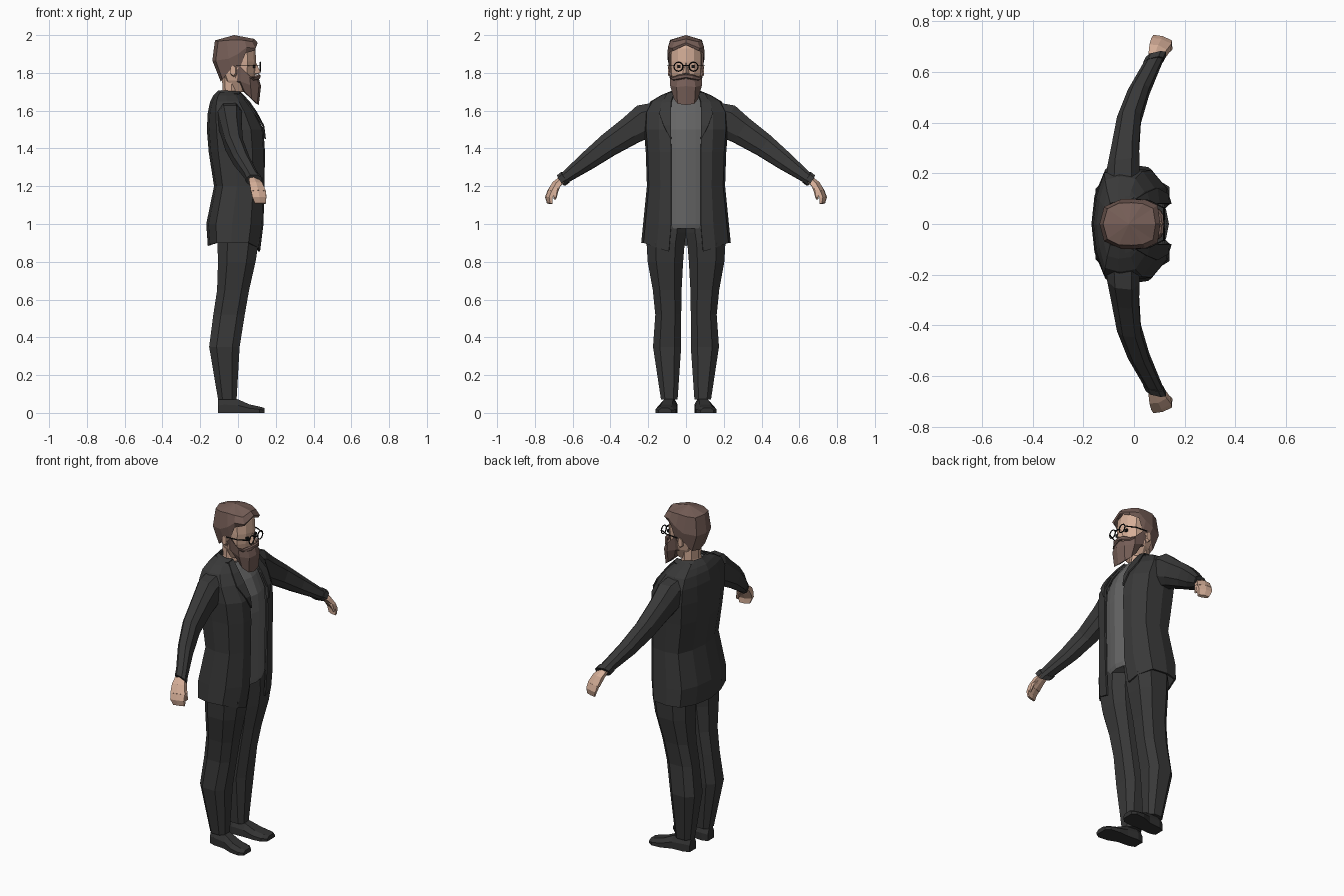
import bpy, bmesh, math
from mathutils import Vector


def material(name, rgb):
    m = bpy.data.materials.new(name)
    m.diffuse_color = (*rgb, 1)
    return m


SUIT = material("charcoal suit", (0.040, 0.040, 0.040))
SHIRT = material("grey shirt", (0.13, 0.13, 0.13))
SHOE = material("shoe black", (0.032, 0.032, 0.032))
HAIR = material("brown hair", (0.18, 0.112, 0.095))
SKIN = material("skin", (0.66, 0.42, 0.31))
DARK = material("glasses black", (0.008, 0.008, 0.008))


def loft(name, rows, mat, closed=False, caps=False, thick=0, mirror=True):
    """Skin rows of points with quads; mirror across the body's centre plane."""
    bm = bmesh.new()
    vs = [[bm.verts.new(p) for p in r] for r in rows]
    n = len(rows[0])
    for a, b in zip(vs, vs[1:]):
        for i in range(n if closed else n - 1):
            j = (i + 1) % n
            bm.faces.new((a[i], a[j], b[j], b[i]))
    if caps:
        bm.faces.new(vs[0])
        bm.faces.new(vs[-1])
    bmesh.ops.remove_doubles(bm, verts=bm.verts, dist=0.0005)
    bmesh.ops.recalc_face_normals(bm, faces=bm.faces)
    me = bpy.data.meshes.new(name)
    bm.to_mesh(me)
    bm.free()
    me.materials.append(mat)
    ob = bpy.data.objects.new(name, me)
    bpy.context.collection.objects.link(ob)
    if mirror:
        m = ob.modifiers.new("mirror", 'MIRROR')
        m.use_axis = (False, True, False)
        m.merge_threshold = 0.0005
    if thick:
        s = ob.modifiers.new("thickness", 'SOLIDIFY')
        s.thickness = thick
        s.offset = 0
    return ob


def tube(name, sections, mat, sides=8, power=0.75):
    """Limb: each section is centre, half-axis u, half-axis v."""
    rows = []
    for c, u, v in sections:
        row = []
        for k in range(sides):
            t = 2 * math.pi * (k + 0.5) / sides
            cu, cv = [math.copysign(abs(f) ** power, f) for f in (math.cos(t), math.sin(t))]
            row.append(Vector(c) + Vector(u) * cu + Vector(v) * cv)
        rows.append(row)
    return loft(name, rows, mat, closed=True, caps=True)


# Jacket: z, back x, half width, front x, opening half width
def jacket_row(z, xb, w, xf, op, dz_side=0, dz_front=0):
    d = xf - xb
    return [(xb, 0, z), (xb + 0.012, w * 0.5, z + dz_side * 0.4),
            (xb + d * 0.17, w * 0.92, z + dz_side), (xb + d * 0.45, w, z + dz_side),
            (xf - d * 0.22, w * 0.95, z + dz_side),
            (xf - 0.008, op + (w - op) * 0.45, z + dz_side * 0.3 + dz_front * 0.5),
            (xf, op, z + dz_front)]


loft("jacket", [jacket_row(*r) for r in [
    (0.885, -0.155, 0.232, 0.112, 0.09, 0.015, -0.03),
    (1.00, -0.163, 0.222, 0.130, 0.078), (1.20, -0.122, 0.202, 0.135, 0.078),
    (1.38, -0.150, 0.208, 0.138, 0.078), (1.50, -0.160, 0.218, 0.130, 0.080),
    (1.59, -0.155, 0.215, 0.085, 0.080), (1.645, -0.143, 0.185, 0.045, 0.078),
    (1.675, -0.128, 0.135, 0.020, 0.072), (1.695, -0.110, 0.088, 0.000, 0.060)]],
    SUIT, thick=0.01)

# Lapels and collar
loft("lapel", [[(0.012, 0.062, 1.697), (0.008, 0.10, 1.69)],
               [(0.060, 0.078, 1.645), (0.050, 0.125, 1.64)],
               [(0.098, 0.080, 1.59), (0.090, 0.142, 1.585)],
               [(0.135, 0.080, 1.52), (0.133, 0.118, 1.52)],
               [(0.144, 0.078, 1.45), (0.144, 0.082, 1.45)]], SUIT, thick=0.008)
loft("collar", [[(-0.10, 0, 1.705), (-0.085, 0.055, 1.705), (-0.03, 0.078, 1.70), (0.012, 0.065, 1.698)],
                [(-0.128, 0, 1.675), (-0.108, 0.08, 1.675), (-0.04, 0.115, 1.683), (0.008, 0.10, 1.69)]],
     SUIT, thick=0.008)

# Shirt: z, front x
loft("shirt", [[(x, 0, z), (x - 0.010, 0.05, z), (x - 0.025, 0.098, z), (-0.08, 0.098, z), (-0.08, 0, z)]
               for z, x in [(0.975, 0.125), (1.0, 0.132), (1.2, 0.135), (1.4, 0.138),
                            (1.5, 0.130), (1.59, 0.092), (1.645, 0.055), (1.675, 0.025)]], SHIRT)
loft("shirt_hem", [[(0.125, 0, 0.975), (0.10, 0.098, 0.975)], [(-0.08, 0, 0.975), (-0.08, 0.098, 0.975)]], SHIRT)
loft("shirt_neckline", [[(0.025, 0, 1.675), (0.0, 0.098, 1.675)], [(-0.08, 0, 1.685), (-0.08, 0.098, 1.675)]], SHIRT)

# Trousers: z, back x, front x, inner y, outer y
tube("trouser_leg", [(((b + f) / 2, (i + o) / 2, z), ((f - b) / 2 * 1.07, 0, 0), (0, (o - i) / 2 * 1.07, 0))
                     for z, b, f, i, o in [
    (0.07, -0.105, -0.008, 0.045, 0.132), (0.35, -0.152, 0.008, 0.026, 0.174),
    (0.52, -0.130, 0.035, 0.026, 0.162), (0.65, -0.110, 0.058, 0.024, 0.175),
    (0.80, -0.105, 0.092, 0.016, 0.202), (0.90, -0.108, 0.108, 0.008, 0.208),
    (0.955, -0.108, 0.110, 0.0, 0.200), (1.0, -0.10, 0.110, 0.0, 0.19)]], SUIT)

# Shoes, slightly toed out: x, centre y, half width, top z
loft("shoe", [[(x, c - w, 0), (x, c - w, h * 0.55), (x, c - w * 0.55, h), (x, c + w * 0.55, h),
               (x, c + w, h * 0.55), (x, c + w, 0)]
              for x, c, w, h in [(-0.105, 0.085, 0.030, 0.07), (-0.07, 0.087, 0.042, 0.08),
                                 (0.0, 0.092, 0.042, 0.072), (0.06, 0.102, 0.055, 0.045),
                                 (0.115, 0.108, 0.054, 0.033), (0.14, 0.112, 0.034, 0.026)]],
     SHOE, closed=True, caps=True)

# Sleeves: centre, half depth, half height direction
tube("sleeve", [(c, (d, 0.1 * d, 0), (0, h * 0.55, h * 0.83)) for c, d, h in [
    ((-0.045, 0.13, 1.575), 0.070, 0.085), ((-0.042, 0.205, 1.55), 0.068, 0.098),
    ((-0.035, 0.29, 1.497), 0.058, 0.080), ((-0.020, 0.41, 1.418), 0.050, 0.066),
    ((0.018, 0.52, 1.335), 0.045, 0.052), ((0.082, 0.65, 1.238), 0.036, 0.030)]], SUIT)
tube("cuff", [(c, (0.042, 0.01, 0), (0, 0.019, 0.029)) for c in
              [(0.076, 0.638, 1.248), (0.086, 0.660, 1.231)]], SUIT)

# Hands
tube("palm", [(c, (d, -0.3 * d, 0), (0.0, h, h * 0.5)) for c, d, h in [
    ((0.082, 0.652, 1.238), 0.028, 0.020), ((0.095, 0.685, 1.212), 0.038, 0.021),
    ((0.108, 0.712, 1.170), 0.044, 0.018)]], SKIN, 6)
tube("fingers", [(c, (d, -0.3 * d, 0), (0.0, h, h * 0.3)) for c, d, h in [
    ((0.108, 0.712, 1.172), 0.043, 0.018), ((0.113, 0.727, 1.14), 0.041, 0.014),
    ((0.118, 0.722, 1.108), 0.032, 0.010)]], SKIN, 6)
tube("thumb", [(c, (0.6 * r, 0, 0.6 * r), (0, r, 0)) for c, r in [
    ((0.11, 0.682, 1.205), 0.018), ((0.138, 0.69, 1.172), 0.014), ((0.148, 0.694, 1.135), 0.008)]], SKIN, 6)

# Neck and head
loft("neck", [[(f, 0, z), (f - 0.02, w * 0.75, z), ((f + b) / 2, w, z), (b + 0.015, w * 0.75, z), (b, 0, z)]
              for z, f, b, w in [(1.64, 0.03, -0.095, 0.068), (1.70, 0.015, -0.082, 0.062),
                                 (1.80, 0.02, -0.085, 0.064)]], SKIN)
loft("head", [[(f, 0, z), (f - 0.012, w * 0.5, z), (f - 0.045, w * 0.92, z), (-0.01, w, z),
               (b + 0.03, w * 0.8, z), (b, 0, z)]
              for z, f, b, w in [(1.70, 0.06, -0.05, 0.05), (1.76, 0.085, -0.085, 0.076),
                                 (1.80, 0.092, -0.098, 0.084), (1.86, 0.096, -0.115, 0.086),
                                 (1.93, 0.092, -0.115, 0.084), (1.965, 0.07, -0.09, 0.06)]], SKIN)
loft("nose", [[(0.096, 0, 1.855), (0.088, 0.006, 1.855)], [(0.120, 0, 1.80), (0.086, 0.019, 1.795)],
              [(0.088, 0, 1.788), (0.085, 0.004, 1.788)]], SKIN)
tube("ear", [((-0.022, 0.080, 1.81), (0.018, 0, 0), (0, 0, 0.032)),
             ((-0.026, 0.095, 1.813), (0.014, 0, 0), (0, 0, 0.027))], SKIN, 6)

# Hair cap: hairline, widest band, crown, peak
loft("hair", [
    [(0.100, 0, 1.948), (0.088, 0.066, 1.918), (0.04, 0.089, 1.905), (0.012, 0.089, 1.83),
     (-0.035, 0.088, 1.825), (-0.082, 0.062, 1.765), (-0.092, 0, 1.755)],
    [(0.104, 0, 1.960), (0.093, 0.074, 1.930), (0.045, 0.096, 1.935), (0.0, 0.098, 1.90),
     (-0.05, 0.098, 1.875), (-0.118, 0.068, 1.865), (-0.136, 0, 1.865)],
    [(0.085, 0, 1.980), (0.075, 0.062, 1.965), (0.035, 0.080, 1.972), (-0.01, 0.084, 1.975),
     (-0.06, 0.082, 1.972), (-0.105, 0.060, 1.968), (-0.122, 0, 1.972)],
    [(-0.02, 0, 2.0)] * 7], HAIR)

# Beard and moustache
loft("beard", [
    [(0.085, 0, 1.772), (0.08, 0.04, 1.765), (0.05, 0.075, 1.78), (0.012, 0.08, 1.835), (-0.02, 0.075, 1.80)],
    [(0.110, 0, 1.770), (0.100, 0.045, 1.762), (0.062, 0.086, 1.785), (0.012, 0.092, 1.835), (-0.02, 0.09, 1.80)],
    [(0.122, 0, 1.730), (0.110, 0.05, 1.725), (0.066, 0.085, 1.735), (0.012, 0.082, 1.755), (-0.012, 0.072, 1.755)],
    [(0.110, 0, 1.630), (0.102, 0.045, 1.637), (0.072, 0.064, 1.662), (0.035, 0.060, 1.70), (0.01, 0.05, 1.735)],
    [(0.110, 0, 1.630), (0.095, 0, 1.638), (0.066, 0, 1.665), (0.03, 0, 1.70), (0.0, 0, 1.73)]], HAIR)
tube("moustache", [(c, (0.010, 0, 0), (0, 0, h)) for c, h in [
    ((0.110, 0.0, 1.783), 0.010), ((0.106, 0.035, 1.778), 0.014),
    ((0.082, 0.066, 1.770), 0.010), ((0.068, 0.087, 1.777), 0.003)]], HAIR, 6)


# Glasses and eyes
def bar(name, a, b, r):
    a, b = Vector(a), Vector(b)
    d = (b - a).normalized()
    u = d.cross(Vector((0, 0, 1))).normalized()
    tube(name, [(p, u * r, d.cross(u) * r) for p in (a, b)], DARK, 4)


def ring_row(s):
    t = 2 * math.pi * s / 12
    return [(0.118 + 0.004 * dx, 0.040 + (0.024 + 0.0035 * dr) * math.cos(t),
             1.833 + (0.024 + 0.0035 * dr) * math.sin(t))
            for dx, dr in ((1, 0), (0, 1), (-1, 0), (0, -1))]


loft("glasses_rim", [ring_row(s) for s in range(13)], DARK, closed=True)
bar("glasses_bridge", (0.119, 0.0, 1.840), (0.118, 0.018, 1.838), 0.004)
bar("glasses_temple", (0.116, 0.064, 1.838), (0.060, 0.093, 1.838), 0.003)
bar("glasses_hook", (0.060, 0.093, 1.838), (-0.01, 0.098, 1.838), 0.003)
bar("eye", (0.080, 0.038, 1.833), (0.0925, 0.038, 1.833), 0.010)
